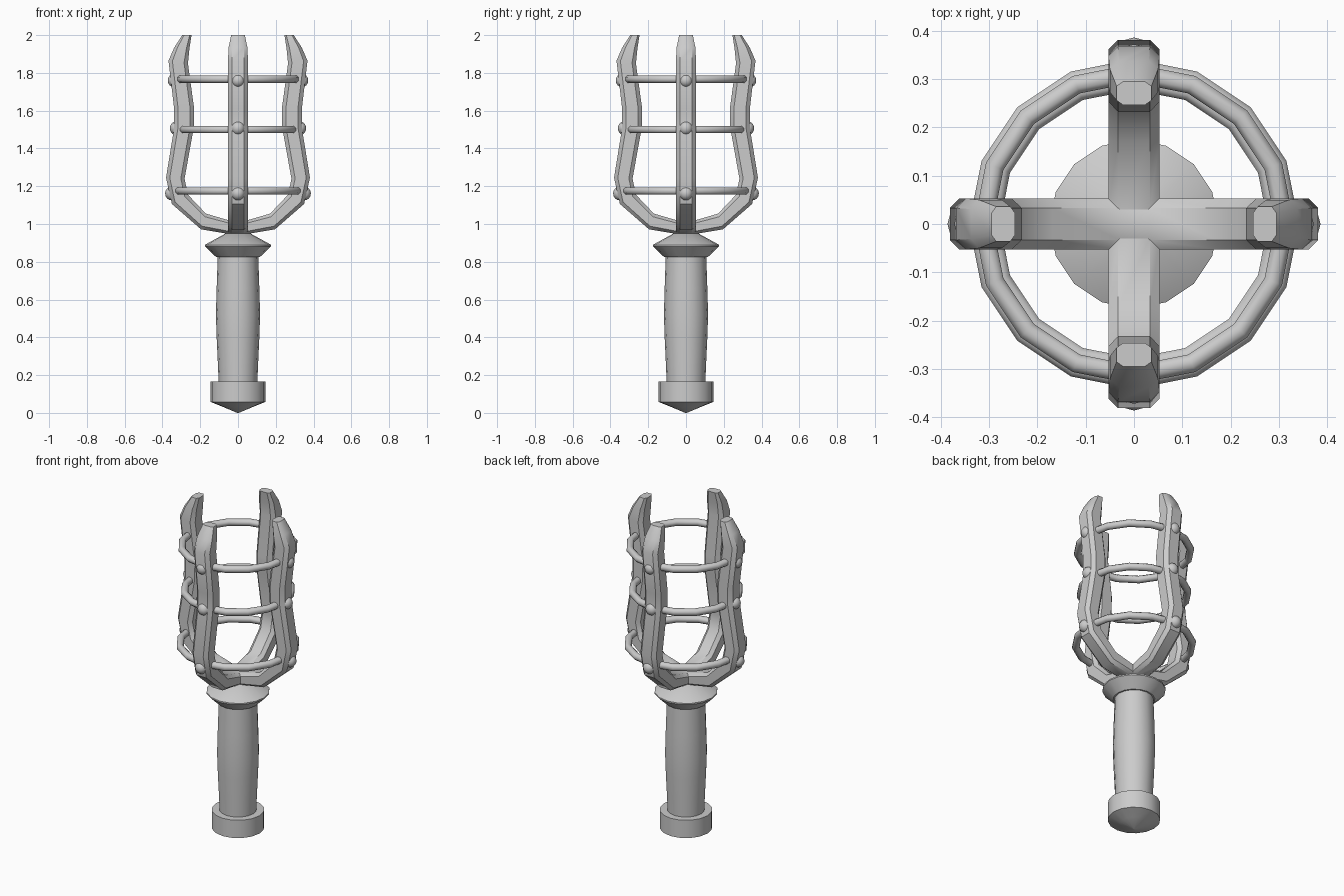
import bpy, bmesh, math

if "Cube" in bpy.data.objects:
    bpy.data.objects.remove(bpy.data.objects["Cube"])


def finish(name, bm, angle=35):
    bmesh.ops.recalc_face_normals(bm, faces=bm.faces)
    me = bpy.data.meshes.new(name)
    bm.to_mesh(me)
    bm.free()
    ob = bpy.data.objects.new(name, me)
    bpy.context.collection.objects.link(ob)
    bpy.ops.object.select_all(action='DESELECT')
    ob.select_set(True)
    bpy.context.view_layer.objects.active = ob
    bpy.ops.object.shade_smooth_by_angle(angle=math.radians(angle))
    return ob


def skin(bm, loops, closed=False):
    """Bridge consecutive vertex loops; cap the ends when open."""
    n = len(loops[0])
    count = len(loops)
    for i in range(count if closed else count - 1):
        a, b = loops[i], loops[(i + 1) % count]
        for j in range(n):
            k = (j + 1) % n
            bm.faces.new((a[j], a[k], b[k], b[j]))
    if not closed:
        bm.faces.new(loops[0])
        bm.faces.new(loops[-1])


def lathe(name, profile, sides=16):
    bm = bmesh.new()
    loops = []
    for r, z in profile:
        loops.append([bm.verts.new((r * math.cos(t), r * math.sin(t), z))
                      for t in (2 * math.pi * j / sides for j in range(sides))])
    skin(bm, loops)
    return finish(name, bm)


def rib(name, stations, turn):
    """Chamfered bar through both arms, from (outer x, z, inner x, z, half width)."""
    path = [(-a, b, -c, d, w) for a, b, c, d, w in reversed(stations)] + stations
    section = [(0, -.62), (0, .62), (.2, 1), (.8, 1), (1, .62), (1, -.62), (.8, -1), (.2, -1)]
    bm = bmesh.new()
    loops = []
    for ox, oz, ix, iz, w in path:
        loop = []
        for t, s in section:
            x, y, z = ox + (ix - ox) * t, s * w, oz + (iz - oz) * t
            loop.append(bm.verts.new((-y, x, z) if turn else (x, y, z)))
        loops.append(loop)
    skin(bm, loops)
    return finish(name, bm)


def ring(name, radius, z, tube=0.021, major=16, minor=8):
    bm = bmesh.new()
    loops = []
    for i in range(major):
        a = 2 * math.pi * i / major
        loop = []
        for j in range(minor):
            b = 2 * math.pi * (j + .5) / minor
            r = radius + tube * math.cos(b)
            loop.append(bm.verts.new((r * math.cos(a), r * math.sin(a), z + tube * math.sin(b))))
        loops.append(loop)
    skin(bm, loops, closed=True)
    return finish(name, bm, 50)


def rivet(name, radius, z, k):
    bm = bmesh.new()
    bmesh.ops.create_uvsphere(bm, u_segments=12, v_segments=8, radius=0.037)
    a = k * math.pi / 2
    bmesh.ops.translate(bm, verts=bm.verts, vec=(radius * math.cos(a), radius * math.sin(a), z))
    return finish(name, bm, 60)


# Handle: pommel, swelling grip and flared guard
lathe("pommel", [(.004, 0.0), (.08, .032), (.145, .058), (.145, .166), (.09, .166)])
lathe("grip", [(.102, .15), (.106, .25), (.113, .4), (.117, .52), (.113, .66), (.107, .84)])
lathe("guard", [(.09, .825), (.116, .825), (.175, .882), (.175, .89), (.065, .95)])

# Cage: two crossing U-shaped ribs
stations = [
    (.04, .946, .03, 1.014, .053), (.196, .972, .17, 1.055, .053),
    (.35, 1.106, .265, 1.155, .053), (.381, 1.245, .283, 1.24, .053),
    (.338, 1.51, .234, 1.51, .053), (.338, 1.61, .232, 1.61, .053),
    (.368, 1.865, .265, 1.85, .053), (.337, 1.935, .257, 1.93, .050),
    (.295, 2.0, .246, 2.0, .036)]
rib("rib_side_to_side", stations, False)
rib("rib_front_to_back", stations, True)

# Cage hoops with a rivet on every rib
for label, hoop_r, z, rivet_r, rivet_z in (("lower", .322, 1.175, .349, 1.162),
                                           ("middle", .297, 1.50, .324, 1.507),
                                           ("upper", .312, 1.767, .335, 1.76)):
    ring(label + "_hoop", hoop_r, z)
    for k in range(4):
        rivet(f"{label}_rivet_{k + 1}", rivet_r, rivet_z, k)
